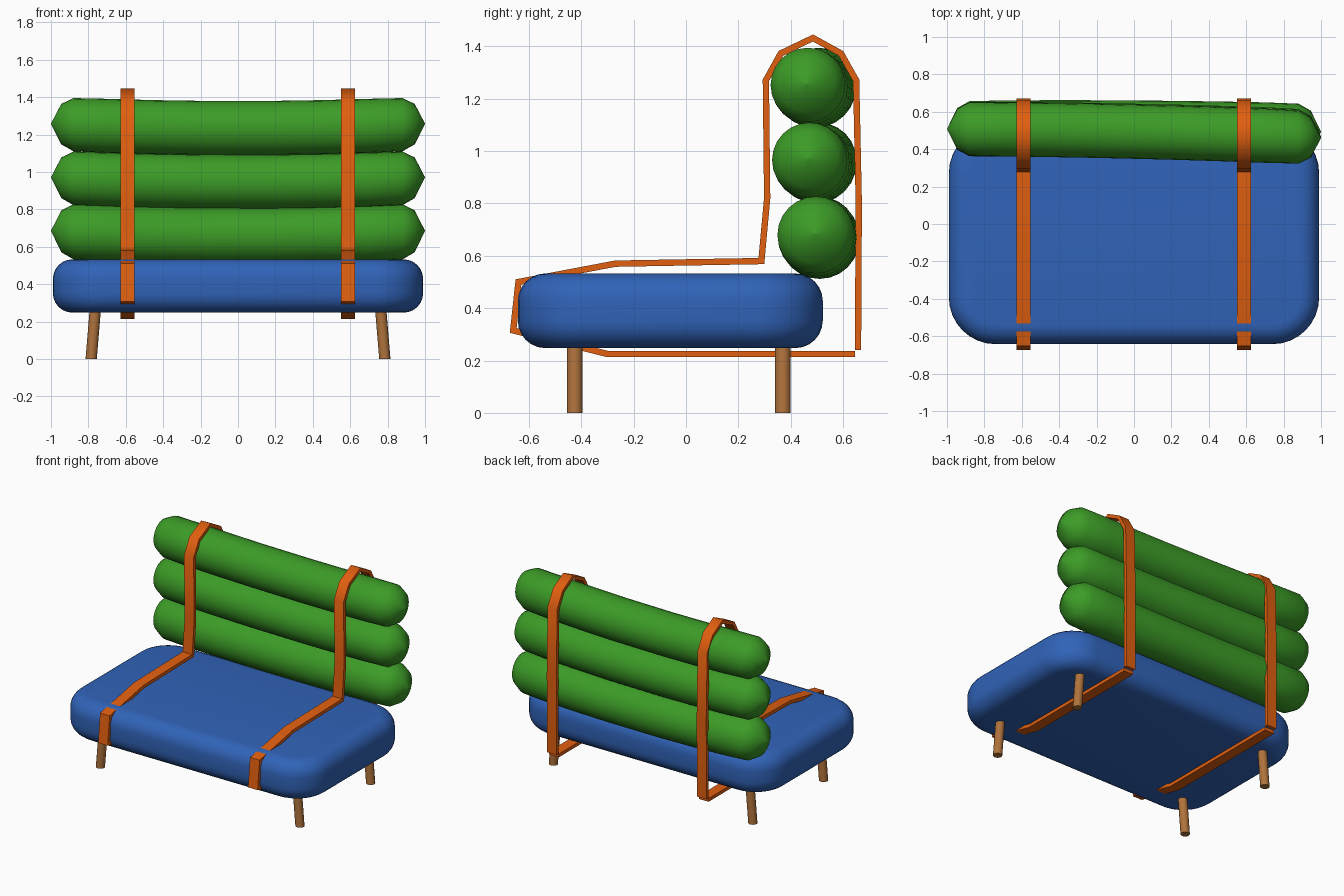
import bpy, bmesh, math
from mathutils import Vector

if "Cube" in bpy.data.objects:
    bpy.data.objects.remove(bpy.data.objects["Cube"])


def material(name, rgb):
    m = bpy.data.materials.new(name)
    m.diffuse_color = (*rgb, 1)
    m.use_nodes = True
    m.node_tree.nodes["Principled BSDF"].inputs["Base Color"].default_value = m.diffuse_color
    return m


GREEN = material("green fabric", (0.045, 0.33, 0.02))
BLUE = material("blue fabric", (0.03, 0.125, 0.48))
ORANGE = material("orange strap", (0.75, 0.115, 0.005))
WOOD = material("wood", (0.43, 0.17, 0.045))


def finish(bm, name, mat, angle=180):
    bmesh.ops.recalc_face_normals(bm, faces=bm.faces)
    me = bpy.data.meshes.new(name)
    bm.to_mesh(me)
    bm.free()
    ob = bpy.data.objects.new(name, me)
    bpy.context.collection.objects.link(ob)
    me.materials.append(mat)
    bpy.ops.object.select_all(action='DESELECT')
    ob.select_set(True)
    bpy.context.view_layer.objects.active = ob
    bpy.ops.object.shade_smooth_by_angle(angle=math.radians(angle))
    return ob


def skin(bm, rings):
    # join equal-sized vertex rings into a capped tube
    rings = [[bm.verts.new(p) for p in r] for r in rings]
    n = len(rings[0])
    for a, b in zip(rings, rings[1:]):
        for i in range(n):
            j = (i + 1) % n
            bm.faces.new((a[i], a[j], b[j], b[i]))
    bm.faces.new(rings[0])
    bm.faces.new(rings[-1])


# Seat cushion: box rounded in plan, then softened along top and bottom
bm = bmesh.new()
bmesh.ops.create_cube(bm, size=1)
for v in bm.verts:
    v.co = Vector((v.co.x * 1.98, v.co.y * 1.165 - 0.06, v.co.z * 0.285 + 0.39))
upright = [e for e in bm.edges if abs(e.verts[0].co.z - e.verts[1].co.z) > 0.1]
bmesh.ops.bevel(bm, geom=upright, offset=0.25, segments=8, profile=0.5, affect='EDGES')
rims = [e for e in bm.edges if abs(e.verts[0].co.z - e.verts[1].co.z) < 0.01]
bmesh.ops.bevel(bm, geom=rims, offset=0.105, segments=6, profile=0.5, affect='EDGES')
finish(bm, "seat_cushion", BLUE)


# Back bolsters: slightly sagging, slightly turned rolls with blunt pointed ends
def bolster(name, z, y_left, y_right, r):
    half = [(1.0, 0.002), (0.945, 0.108 / 0.145), (0.88, 0.98), (0.7, 1.0), (0.45, 1.0), (0.2, 1.0)]
    stations = [(-x, s) for x, s in half] + [(x, s) for x, s in reversed(half)]
    rings = []
    for x, s in stations:
        cy = y_left + (y_right - y_left) * (x + 1) / 2 + 0.01 * (1 - x * x)
        cz = z - 0.024 * (1 - x * x)
        rings.append([(x, cy + r * s * math.cos(k * math.tau / 24),
                       cz + r * s * math.sin(k * math.tau / 24)) for k in range(24)])
    bm = bmesh.new()
    skin(bm, rings)
    finish(bm, name, GREEN)


bolster("upper_bolster", 1.258, 0.508, 0.46, 0.145)
bolster("middle_bolster", 0.971, 0.508, 0.467, 0.146)
bolster("lower_bolster", 0.685, 0.508, 0.493, 0.15)

# Straps: flat band following a side profile (y, z), with mitred bends
PATH = [Vector(p) for p in (
    (0.645, 0.225), (-0.30, 0.225), (-0.66, 0.315), (-0.64, 0.50), (-0.27, 0.57),
    (0.288, 0.58), (0.31, 0.82), (0.305, 1.27), (0.362, 1.373), (0.485, 1.432),
    (0.592, 1.373), (0.65, 1.27), (0.66, 0.80), (0.657, 0.24))]


def strap(name, x, width=0.075, thick=0.024):
    rings = []
    for i, p in enumerate(PATH):
        d1 = (p - PATH[max(i - 1, 0)]).normalized()
        d2 = (PATH[min(i + 1, len(PATH) - 1)] - p).normalized()
        t = (d1 + d2).normalized()
        n = Vector((-t.y, t.x))
        ref = d2 if d2.length else d1
        n *= thick / 2 / max(t.dot(ref), 0.5)
        a, b = p + n, p - n
        w = width / 2
        rings.append([(x - w, a.x, a.y), (x + w, a.x, a.y), (x + w, b.x, b.y), (x - w, b.x, b.y)])
    bm = bmesh.new()
    skin(bm, rings)
    finish(bm, name, ORANGE, 60)


strap("left_strap", -0.592)
strap("right_strap", 0.588)


# Legs: round pegs splayed outwards
def leg(name, side, y, r=0.03):
    rings = []
    for z, x in ((0, 0.785), (0.30, 0.76)):
        rings.append([(side * x + r * math.cos(k * math.tau / 16),
                       y + r * math.sin(k * math.tau / 16), z) for k in range(16)])
    bm = bmesh.new()
    skin(bm, rings)
    finish(bm, name, WOOD, 40)


for side, word in ((-1, "left"), (1, "right")):
    leg("front_" + word + "_leg", side, -0.425)
    leg("back_" + word + "_leg", side, 0.37)
